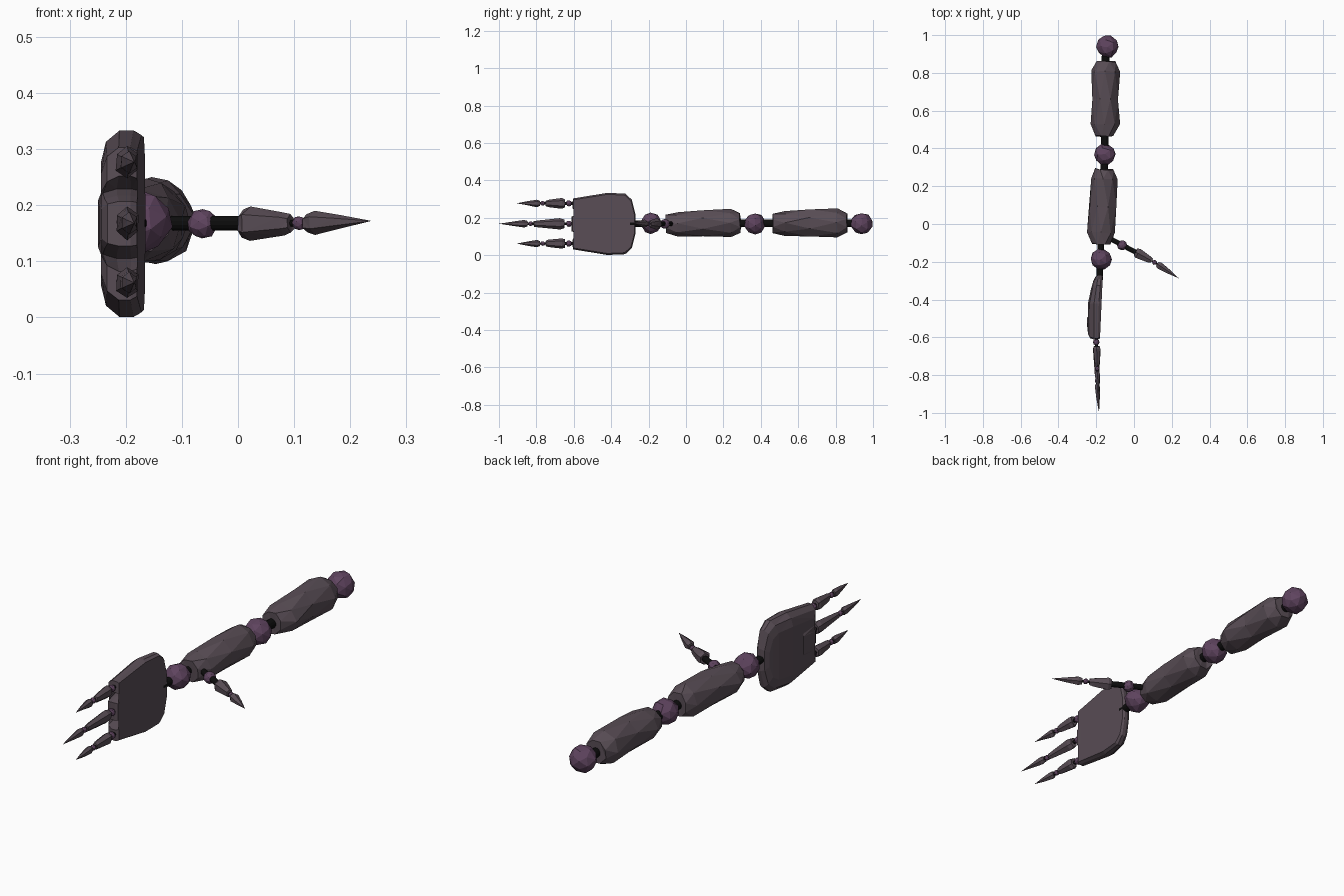
import bpy, bmesh, math, random
from mathutils import Vector

if "Cube" in bpy.data.objects:
    bpy.data.objects.remove(bpy.data.objects["Cube"])

random.seed(4)


def material(name, rgb):
    m = bpy.data.materials.new(name)
    m.diffuse_color = (*rgb, 1)
    m.use_nodes = True
    m.node_tree.nodes["Principled BSDF"].inputs["Base Color"].default_value = m.diffuse_color
    return m


STONE = material("dark_stone", (0.10, 0.075, 0.092))
PURPLE = material("purple_joint", (0.115, 0.058, 0.115))
BLACK = material("black_rod", (0.004, 0.004, 0.004))


def finish(bm, name, mat):
    bmesh.ops.recalc_face_normals(bm, faces=bm.faces[:])
    me = bpy.data.meshes.new(name)
    bm.to_mesh(me)
    bm.free()
    me.materials.append(mat)
    ob = bpy.data.objects.new(name, me)
    bpy.context.collection.objects.link(ob)
    return ob


def loft(name, p0, p1, rings, sides, mat, jitter=0.0, twist=0.0):
    """Rings of (t, horizontal radius, vertical radius) swept from p0 to p1."""
    p0, p1 = Vector(p0), Vector(p1)
    d = (p1 - p0).normalized()
    u = d.cross(Vector((0, 0, 1))).normalized()
    v = u.cross(d)
    bm = bmesh.new()
    loops = []
    for i, (t, ru, rv) in enumerate(rings):
        c = p0.lerp(p1, t)
        if ru == 0:
            loops.append([bm.verts.new(c)])
            continue
        loop = []
        for k in range(sides):
            a = 2 * math.pi * (k + 0.5) / sides + twist * (i % 2)
            j = random.uniform(-jitter, jitter)
            loop.append(bm.verts.new(c + u * (math.cos(a) * (ru + j))
                                     + v * (math.sin(a) * (rv + j))
                                     + d * random.uniform(-jitter, jitter)))
        loops.append(loop)
    for a, b in zip(loops, loops[1:]):
        for k in range(sides):
            n = (k + 1) % sides
            if len(b) == 1:
                bm.faces.new((a[k], a[n], b[0]))
            else:
                bm.faces.new((a[k], a[n], b[n], b[k]))
    for loop in (loops[0], loops[-1]):
        if len(loop) > 2:
            bm.faces.new(loop)
    bmesh.ops.triangulate(bm, faces=bm.faces[:])
    return finish(bm, name, mat)


def rod(name, p0, p1, r):
    return loft(name, p0, p1, [(0, r, r), (1, r, r)], 12, BLACK)


def ball(name, c, r):
    """Chunky hull of an icosahedron and its face centres."""
    src = bmesh.new()
    bmesh.ops.create_icosphere(src, subdivisions=1, radius=1)
    pts = [v.co * 0.97 for v in src.verts]
    pts += [f.calc_center_median().normalized() for f in src.faces]
    src.free()
    bm = bmesh.new()
    for p in pts:
        off = Vector([random.uniform(-0.05, 0.05) for _ in range(3)])
        bm.verts.new(Vector(c) + (p + off) * r)
    bmesh.ops.convex_hull(bm, input=bm.verts[:])
    return finish(bm, name, PURPLE)


def digit(name, p0, p1, q0, q1, w, h):
    """Knuckle block p0-p1 and claw q0-q1, with a small joint between."""
    loft(name + "_knuckle", p0, p1,
         [(0, w * 0.8, h * 0.8), (0.15, w, h), (0.85, w * 0.65, h * 0.65), (1, w * 0.45, h * 0.5)],
         6, STONE, 0.002)
    loft(name + "_claw", q0, q1,
         [(0, w * 0.5, h * 0.5), (0.12, w * 0.7, h * 0.7), (0.5, w * 0.45, h * 0.4), (1, 0, 0)],
         6, STONE, 0.001)
    ball(name + "_joint", (Vector(p1) + Vector(q0)) / 2, 0.013)
    rod(name + "_pin", p1, q0, 0.006)


# Arm segments
loft("upper_arm", (-0.15, 0.86, 0.172), (-0.155, 0.465, 0.17),
     [(0, 0.053, 0.055), (0.13, 0.076, 0.076), (0.5, 0.07, 0.076), (0.84, 0.077, 0.067), (1, 0.05, 0.053)],
     8, STONE, 0.004, 0.35)
loft("forearm", (-0.158, 0.29, 0.17), (-0.175, -0.105, 0.167),
     [(0, 0.053, 0.055), (0.13, 0.07, 0.076), (0.5, 0.075, 0.075), (0.85, 0.074, 0.064), (1, 0.052, 0.05)],
     8, STONE, 0.004, 0.35)

# Main joints and the rods through them
ball("shoulder_joint", (-0.14, 0.94, 0.168), 0.06)
ball("elbow_joint", (-0.155, 0.368, 0.168), 0.058)
ball("wrist_joint", (-0.175, -0.187, 0.17), 0.057)
rod("upper_rod", (-0.15, 0.94, 0.17), (-0.155, 0.37, 0.17), 0.021)
rod("lower_rod", (-0.155, 0.37, 0.17), (-0.175, -0.1, 0.168), 0.021)
rod("wrist_rod", (-0.175, -0.09, 0.168), (-0.183, -0.3, 0.168), 0.018)

# Palm: half outline in (y, height from centre line), mirrored
half = [(-0.27, 0.05), (-0.29, 0.13), (-0.325, 0.162), (-0.42, 0.166), (-0.605, 0.136),
        (-0.607, 0.085), (-0.5, 0.062), (-0.57, 0.05), (-0.612, 0.04)]
outline = half + [(y, -z) for y, z in reversed(half)]


def front_x(y):
    return -0.165 - 0.045 * min(max(-0.27 - y, 0), 0.33)


def thickness(y):
    return 0.035 + 0.04 * math.sin(math.pi * min(max((-0.25 - y) / 0.45, 0), 1))


bm = bmesh.new()
loops = []
for depth, sy, sz in ((0, 0.97, 0.95), (0.2, 1, 1), (0.55, 1, 1), (0.88, 0.96, 0.88), (1, 0.84, 0.66)):
    loop = []
    for y, z in outline:
        yy = -0.44 + (y + 0.44) * sy
        loop.append(bm.verts.new((front_x(yy) - depth * thickness(yy), yy, 0.167 + z * sz)))
    loops.append(loop)
for a, b in zip(loops, loops[1:]):
    for k in range(len(a)):
        n = (k + 1) % len(a)
        bm.faces.new((a[k], a[n], b[n], b[k]))
bm.faces.new(loops[0])
bm.faces.new(loops[-1])
bmesh.ops.triangulate(bm, faces=bm.faces[:])
finish(bm, "palm", STONE)

# Three fingers
for name, z, dz, start, mid, tip in (("upper_finger", 0.277, 0.0, -0.648, -0.75, -0.905),
                                     ("middle_finger", 0.168, 0.0, -0.65, -0.815, -1.0),
                                     ("lower_finger", 0.062, 0.0, -0.648, -0.75, -0.905)):
    digit(name, (-0.198, start, z), (-0.195, mid, z),
          (-0.195, mid - 0.032, z), (-0.185, tip, z), 0.022, 0.029)
    ball(name + "_root_joint", (-0.2, -0.626, z), 0.017)
    rod(name + "_root_pin", (-0.2, -0.595, z), (-0.198, start, z), 0.008)

# Thumb branching from the forearm
rod("thumb_rod", (-0.14, -0.07, 0.168), (0.01, -0.15, 0.168), 0.0135)
ball("thumb_root_joint", (-0.063, -0.112, 0.167), 0.027)
digit("thumb", (0.008, -0.148, 0.167), (0.095, -0.195, 0.168),
      (0.123, -0.212, 0.168), (0.238, -0.288, 0.172), 0.03, 0.031)
